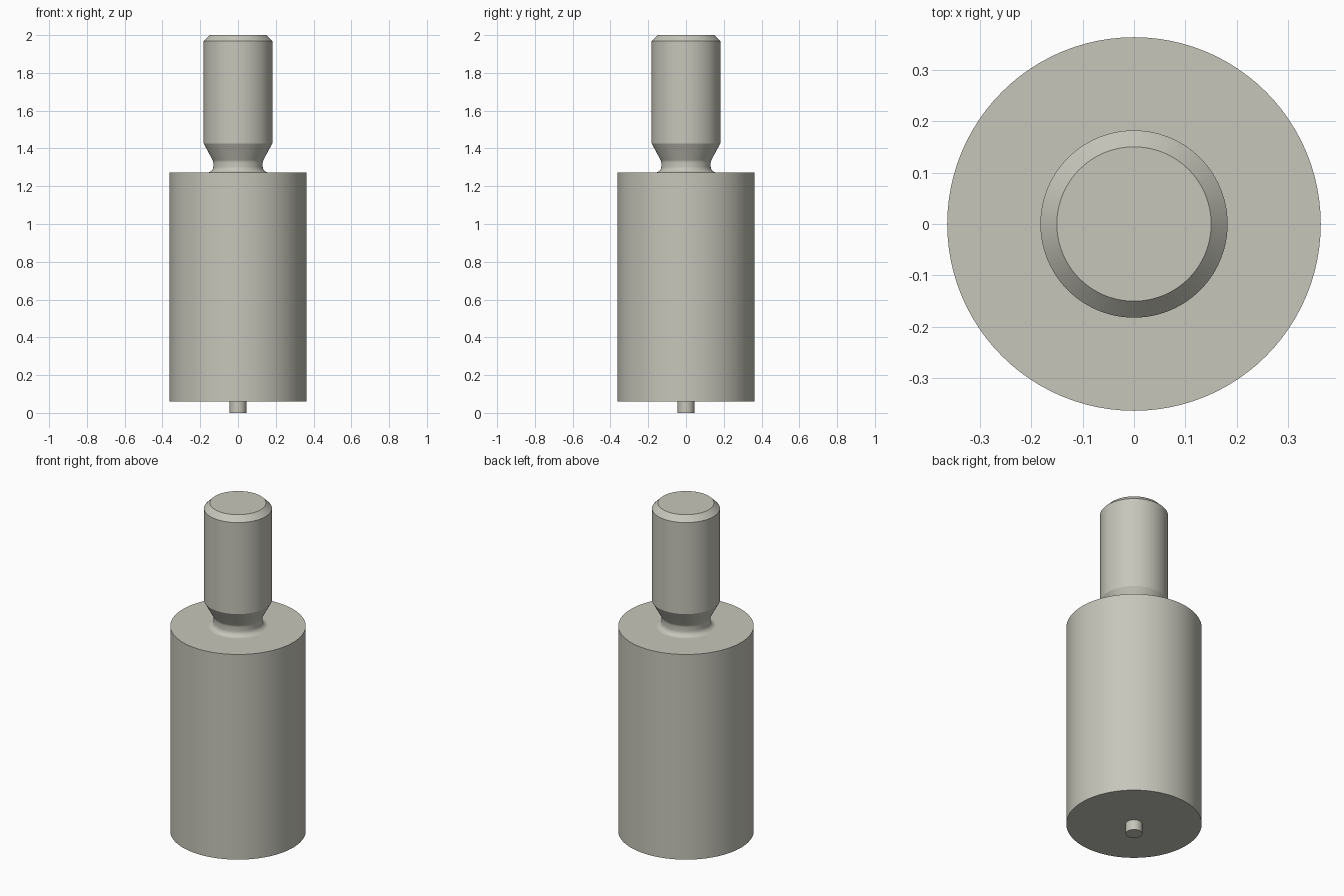
import bpy, bmesh, math

cube = bpy.data.objects.get("Cube")
if cube:
    bpy.data.objects.remove(cube, do_unlink=True)

SEGMENTS = 96

# Warm grey metal
metal = bpy.data.materials.new("warm_grey_metal")
metal.use_nodes = True
colour = (0.57, 0.565, 0.495, 1.0)
metal.diffuse_color = colour
metal.node_tree.nodes["Principled BSDF"].inputs["Base Color"].default_value = colour


def lathe(name, profile, cap_start=False, cap_end=False, segments=SEGMENTS):
    """Revolve (radius, z) points, listed from bottom to top, about z."""
    bm = bmesh.new()
    rings = []
    for r, z in profile:
        rings.append([bm.verts.new((r * math.cos(2 * math.pi * i / segments),
                                    r * math.sin(2 * math.pi * i / segments), z))
                      for i in range(segments)])
    for low, high in zip(rings, rings[1:]):
        for i in range(segments):
            j = (i + 1) % segments
            bm.faces.new((low[i], low[j], high[j], high[i]))
    if cap_start:
        bm.faces.new(rings[0][::-1])
    if cap_end:
        bm.faces.new(rings[-1])
    mesh = bpy.data.meshes.new(name)
    bm.to_mesh(mesh)
    bm.free()
    mesh.materials.append(metal)
    obj = bpy.data.objects.new(name, mesh)
    bpy.context.collection.objects.link(obj)
    bpy.ops.object.select_all(action='DESELECT')
    obj.select_set(True)
    bpy.context.view_layer.objects.active = obj
    bpy.ops.object.shade_smooth_by_angle(angle=math.radians(25))
    return obj


BODY_R, BODY_BOTTOM, BODY_TOP = 0.363, 0.06, 1.273
PIN_R = 0.045
STUD_R, NECK_R, FILLET = 0.182, 0.131, 0.03

# Locating pin under the body
lathe("locating_pin", [(PIN_R, 0.0), (PIN_R, BODY_BOTTOM)], cap_start=True)

# Main cylinder, open where the pin and stud join it
lathe("body", [(PIN_R, BODY_BOTTOM), (BODY_R, BODY_BOTTOM),
               (BODY_R, BODY_TOP), (NECK_R + FILLET, BODY_TOP)])

# Stud: fillet at the foot, undercut neck, 30 degree taper, shank, top chamfer
stud = []
for k in range(9):
    a = math.radians(90 * k / 8)
    stud.append((NECK_R + FILLET * (1 - math.sin(a)),
                 BODY_TOP + FILLET * (1 - math.cos(a))))
bend_z = 1.325
for k in range(5):
    a = math.radians(30 * k / 4)
    stud.append((NECK_R + FILLET * (1 - math.cos(a)), bend_z + FILLET * math.sin(a)))
stud += [(STUD_R, 1.427), (STUD_R, 1.968), (0.15, 2.0)]
lathe("stud", stud, cap_end=True)
